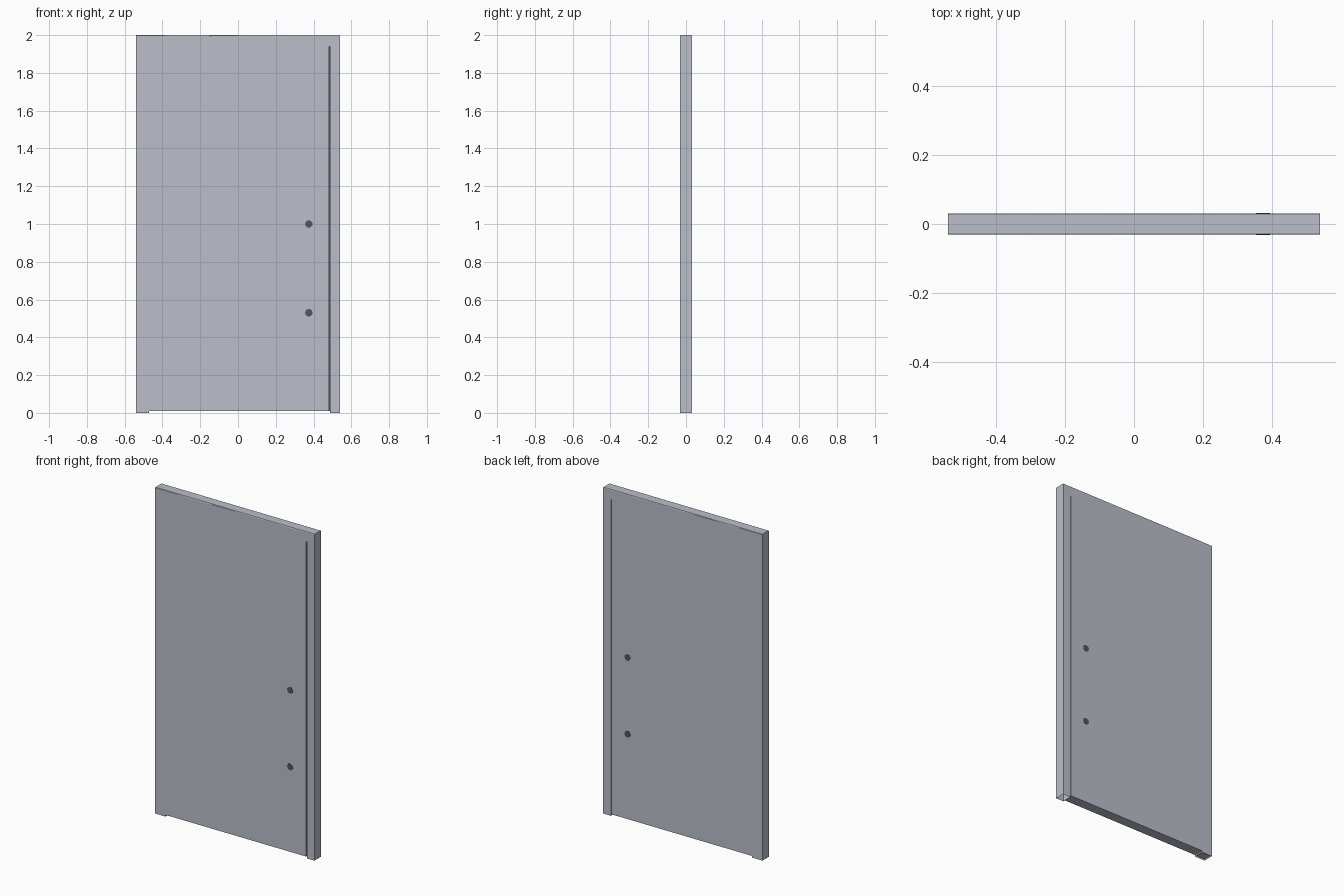
import bpy, bmesh, math, random
from mathutils import Matrix

if "Cube" in bpy.data.objects:
    bpy.data.objects.remove(bpy.data.objects["Cube"])

random.seed(4)
W, D, H = 0.54, 0.031, 2.0      # half width, half depth, height


def material(name, col):
    m = bpy.data.materials.new(name)
    m.diffuse_color = (*col, 1)
    m.use_nodes = True
    m.node_tree.nodes["Principled BSDF"].inputs["Base Color"].default_value = m.diffuse_color
    return m


METAL = material("blue grey metal", (0.50, 0.52, 0.59))
DARK = material("dark grey metal", (0.09, 0.09, 0.10))


def finish(name, bm, mat):
    bmesh.ops.recalc_face_normals(bm, faces=bm.faces)
    me = bpy.data.meshes.new(name)
    bm.to_mesh(me)
    bm.free()
    me.materials.append(mat)
    ob = bpy.data.objects.new(name, me)
    bpy.context.collection.objects.link(ob)
    return ob


def box(name, x0, x1, y0, y1, z0, z1, mat, open_bottom=False):
    bm = bmesh.new()
    m = Matrix.Translation(((x0 + x1) / 2, (y0 + y1) / 2, (z0 + z1) / 2)) \
        @ Matrix.Diagonal((x1 - x0, y1 - y0, z1 - z0, 1))
    bmesh.ops.create_cube(bm, size=1, matrix=m)
    ob = finish(name, bm, mat)
    if open_bottom:
        bm = bmesh.new()
        bm.from_mesh(ob.data)
        low = [f for f in bm.faces if f.normal.z < -0.9]
        bmesh.ops.delete(bm, geom=low, context='FACES_ONLY')
        bm.to_mesh(ob.data)
        bm.free()
    return ob


# main leaf, the hollow foot at its far edge, and the closing post
box("door_leaf", -W, 0.483, -D, D, 0.01, 1.94, METAL)
box("leaf_foot", -W, -0.47, -D, D, 0, 0.01, METAL, True)
box("edge_post", 0.488, W, -D, D, 0, 1.94, METAL, True)
# recessed strip behind the groove between leaf and post
box("groove_strip", 0.483, 0.488, -D + 0.012, D - 0.012, 0.01, 1.94, DARK)

# top rail with slightly uneven worn edges
bm = bmesh.new()
N = 14
rings = []
for i in range(N + 1):
    x = -W + 2 * W * i / N
    cf, cb = random.uniform(0.001, 0.006), random.uniform(0.001, 0.006)
    pts = [(-D, 1.94), (-D, H - cf), (-D + 0.002, H),
           (D - 0.002, H), (D, H - cb), (D, 1.94)]
    rings.append([bm.verts.new((x, y, z)) for y, z in pts])
for a, b in zip(rings, rings[1:]):
    for k in range(6):
        j = (k + 1) % 6
        bm.faces.new((a[k], a[j], b[j], b[k]))
bm.faces.new(rings[0])
bm.faces.new(rings[-1])
finish("top_rail", bm, METAL)

# flush bolts showing on both sides of the leaf
for name, z in (("upper_bolt", 1.0), ("lower_bolt", 0.53)):
    bm = bmesh.new()
    m = Matrix.Translation((0.375, 0, z)) @ Matrix.Rotation(math.pi / 2, 4, 'X')
    bmesh.ops.create_cone(bm, cap_ends=True, segments=12, radius1=0.02,
                          radius2=0.02, depth=2 * D + 0.002, matrix=m)
    finish(name, bm, DARK)
